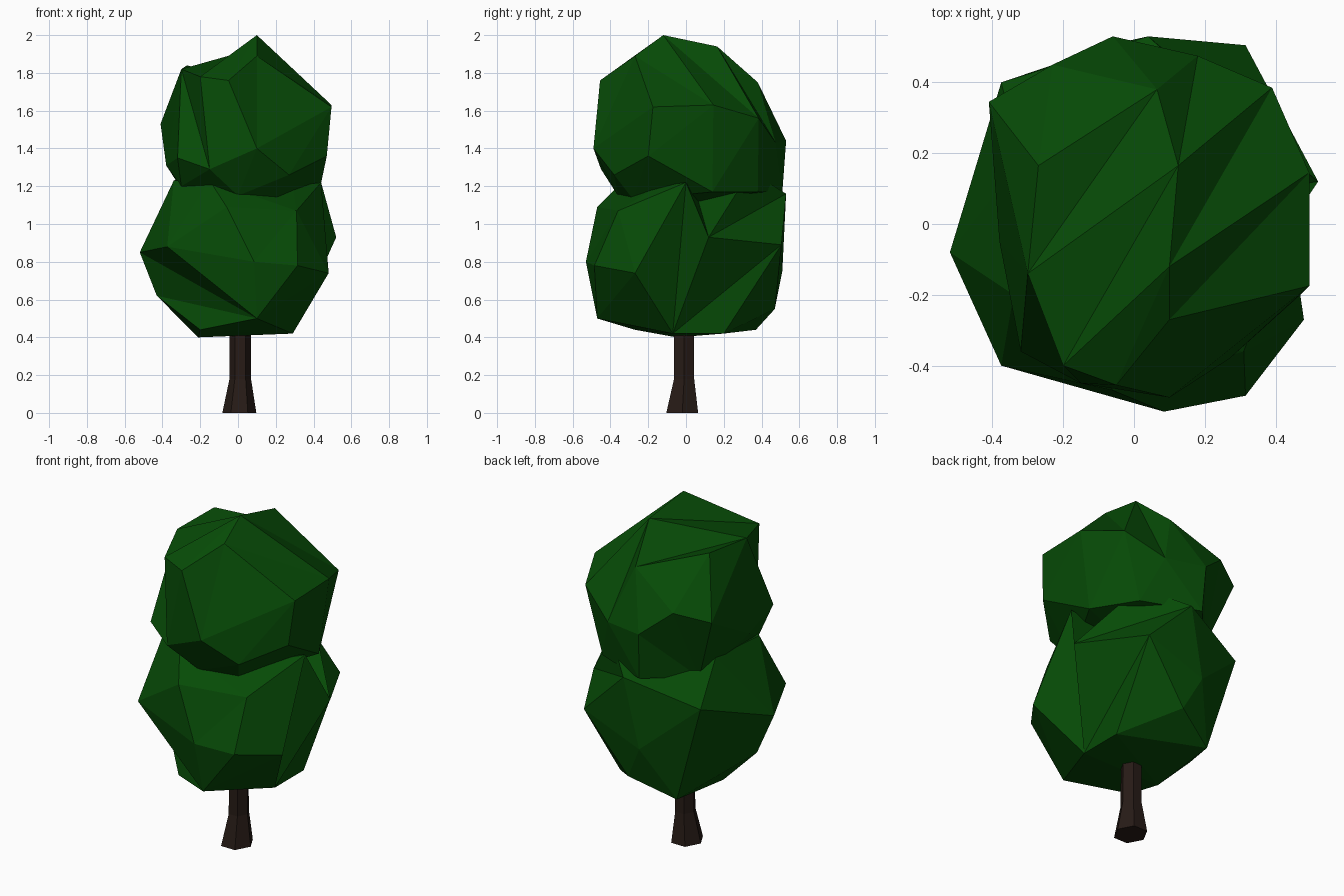
import bpy, bmesh, math
from mathutils import Vector

if "Cube" in bpy.data.objects:
    bpy.data.objects.remove(bpy.data.objects["Cube"])


def material(name, rgb):
    m = bpy.data.materials.new(name)
    m.diffuse_color = (*rgb, 1)
    m.use_nodes = True
    m.node_tree.nodes["Principled BSDF"].inputs["Base Color"].default_value = m.diffuse_color
    return m


def add_object(name, bm, mat):
    bmesh.ops.recalc_face_normals(bm, faces=bm.faces[:])
    me = bpy.data.meshes.new(name)
    bm.to_mesh(me)
    bm.free()
    me.materials.append(mat)
    ob = bpy.data.objects.new(name, me)
    bpy.context.collection.objects.link(ob)
    return ob


def crosses(a, b, c, d):
    """Do the arcs ab and cd cross on the unit sphere?"""
    if (a + b).dot(c + d) <= 0:
        return False
    n, m = a.cross(b), c.cross(d)
    return n.dot(c) * n.dot(d) < -1e-9 and m.dot(a) * m.dot(b) < -1e-9


def force_edge(bm, va, vb):
    """Flip diagonals until va and vb share an edge."""
    for step in range(30):
        if any(e.other_vert(va) is vb for e in va.link_edges):
            return
        for e in bm.edges:
            c, d = e.verts
            if {va, vb} & {c, d} or not crosses(va.co, vb.co, c.co, d.co):
                continue
            p, q = [v for f in e.link_faces for v in f.verts if v not in (c, d)]
            if not crosses(p.co, q.co, c.co, d.co):
                continue
            if step % 2 or not crosses(p.co, q.co, va.co, vb.co):
                if bmesh.utils.edge_rotate(e, True):
                    break


def blob(name, centre, points, mat, ridges):
    """Faceted clump: triangulate the points around a centre, keeping the named ridges."""
    bm = bmesh.new()
    c = Vector(centre)
    verts = [bm.verts.new((Vector(p) - c).normalized()) for p in points]
    bmesh.ops.convex_hull(bm, input=verts)
    for a, b in ridges:
        force_edge(bm, verts[a], verts[b])
    for v, p in zip(verts, points):
        v.co = p
    return add_object(name, bm, mat)


leaf = material("leaf_green", (0.002, 0.07, 0.002))
bark = material("bark_brown", (0.02, 0.011, 0.008))

# Trunk: six-sided loft with a flared foot
bm = bmesh.new()
rings = []
for z, cx, cy, r in [(0, 0.007, -0.02, 0.09), (0.18, 0.012, -0.01, 0.057), (0.6, 0.012, -0.01, 0.055)]:
    rings.append([bm.verts.new((cx + r * math.cos(math.tau * i / 6),
                                cy + 1.08 * r * math.sin(math.tau * i / 6), z)) for i in range(6)])
for lo, hi in zip(rings, rings[1:]):
    for i in range(6):
        j = (i + 1) % 6
        bm.faces.new((lo[i], lo[j], hi[j], hi[i]))
bm.faces.new(rings[0][::-1])
bm.faces.new(rings[-1])
add_object("trunk", bm, bark)

# Lower foliage clump
blob("lower_foliage", (0, 0, 0.85), [
    (-0.21, -0.05, 0.40), (0.29, -0.07, 0.42), (0.29, 0.20, 0.42), (-0.20, 0.37, 0.44),
    (-0.20, -0.27, 0.44), (0.10, -0.47, 0.50), (0.05, 0.47, 0.55), (-0.43, -0.05, 0.62),
    (-0.52, -0.08, 0.85), (-0.375, -0.40, 0.88), (0.085, -0.53, 0.80), (0.315, -0.485, 0.78),
    (0.48, -0.27, 0.74), (0.52, 0.12, 0.93), (0.315, 0.505, 0.89), (-0.05, 0.51, 0.75),
    (0.04, 0.53, 1.16), (-0.375, 0.40, 1.03), (-0.06, -0.47, 1.09), (0.31, -0.36, 1.07),
    (0.44, 0.0, 1.22), (0.25, 0.34, 1.28), (-0.34, -0.20, 1.23), (-0.15, -0.33, 1.23),
    (0.29, -0.15, 1.20), (-0.32, 0.18, 1.24), (0.12, 0.06, 1.14)], leaf,
    [(5, 9), (5, 8), (5, 7), (5, 12), (12, 20), (1, 20), (1, 13), (1, 14), (13, 14),
     (13, 16), (13, 21), (13, 26), (7, 17)])

# Upper foliage clump, with long diagonal ridges on its crown
blob("upper_foliage", (0.03, 0, 1.53), [
    (0.10, -0.12, 2.00), (0.125, 0.165, 1.94), (-0.20, -0.40, 1.78), (-0.05, -0.455, 1.76),
    (-0.30, -0.14, 1.82), (-0.27, 0.165, 1.84), (0.065, 0.38, 1.75), (0.18, 0.475, 1.43),
    (0.39, 0.385, 1.56), (0.495, 0.145, 1.63), (0.495, -0.175, 1.62), (0.10, -0.27, 1.89),
    (-0.41, 0.345, 1.53), (-0.06, 0.53, 1.44), (-0.05, 0.51, 1.17), (0.10, -0.49, 1.40),
    (-0.15, -0.45, 1.29), (-0.32, -0.36, 1.35), (-0.38, -0.05, 1.31), (0.47, -0.20, 1.36),
    (0.27, -0.38, 1.26), (0.0, -0.36, 1.15), (0.20, -0.28, 1.13), (0.43, 0.14, 1.17),
    (0.28, 0.38, 1.17), (-0.27, 0.26, 1.14), (-0.30, -0.25, 1.20), (0.05, 0.05, 1.10),
    (-0.23, 0.45, 1.58)],
    leaf, [(0, 3), (1, 2), (1, 4), (4, 6), (5, 6), (1, 6), (1, 7), (1, 8), (0, 8), (0, 9),
           (9, 11), (2, 16), (4, 16), (4, 17), (3, 15), (10, 15), (9, 23), (5, 12)])
